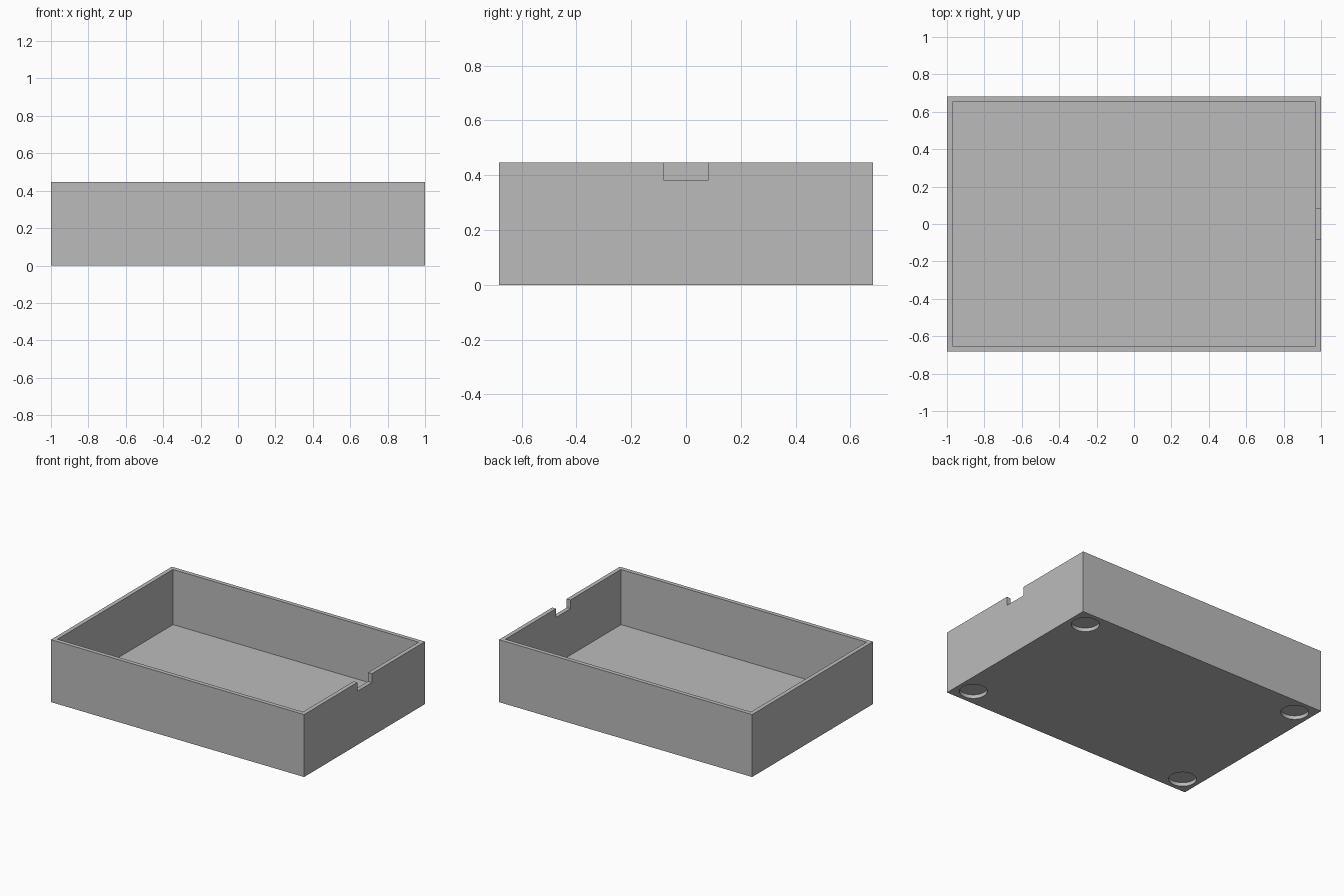
import bpy
import math

cube = bpy.data.objects.get("Cube")
if cube:
    bpy.data.objects.remove(cube, do_unlink=True)

LENGTH, WIDTH, HEIGHT = 2.0, 1.364, 0.446
WALL, FLOOR = 0.03, 0.052
FOOT_RADIUS, FOOT_INSET, FOOT_DEPTH = 0.075 + 0.015, 0.12, 0.026

grey = bpy.data.materials.new("plain grey")
grey.use_nodes = True
colour = (0.5, 0.5, 0.5, 1)
grey.diffuse_color = colour
grey.node_tree.nodes["Principled BSDF"].inputs["Base Color"].default_value = colour


def box(name, size, centre):
    bpy.ops.mesh.primitive_cube_add(size=1, location=centre)
    obj = bpy.context.object
    obj.name = name
    obj.scale = size
    bpy.ops.object.transform_apply(location=True, rotation=False, scale=True)
    return obj


def cut(target, cutter):
    """Subtract the cutter from the target, then discard it."""
    cutter.hide_render = True
    mod = target.modifiers.new("cut", "BOOLEAN")
    mod.operation, mod.solver, mod.object = "DIFFERENCE", "EXACT", cutter
    bpy.context.view_layer.objects.active = target
    bpy.ops.object.modifier_apply(modifier=mod.name)
    bpy.data.objects.remove(cutter, do_unlink=True)


# Open tray body
tray = box("tray", (LENGTH, WIDTH, HEIGHT), (0, 0, HEIGHT / 2))
tray.data.materials.append(grey)

# Hollow interior
cut(tray, box("cavity_cutter", (LENGTH - 2 * WALL, WIDTH - 2 * WALL, HEIGHT),
              (0, 0, FLOOR + HEIGHT / 2)))

# Cable notch in the rim of the left end wall
notch_depth = 0.063
cut(tray, box("notch_cutter", (WALL * 4, 0.164, notch_depth * 2),
              (LENGTH / 2, 0, HEIGHT)))

# Round foot pockets in the underside
for sx in (-1, 1):
    for sy in (-1, 1):
        bpy.ops.mesh.primitive_cylinder_add(
            vertices=64, radius=FOOT_RADIUS, depth=FOOT_DEPTH * 2,
            location=(sx * (LENGTH / 2 - FOOT_INSET), sy * (WIDTH / 2 - FOOT_INSET), 0))
        cut(tray, bpy.context.object)

# Smooth pocket walls, sharp edges elsewhere
bpy.ops.object.select_all(action="DESELECT")
tray.select_set(True)
bpy.context.view_layer.objects.active = tray
bpy.ops.object.shade_smooth_by_angle(angle=math.radians(30))
